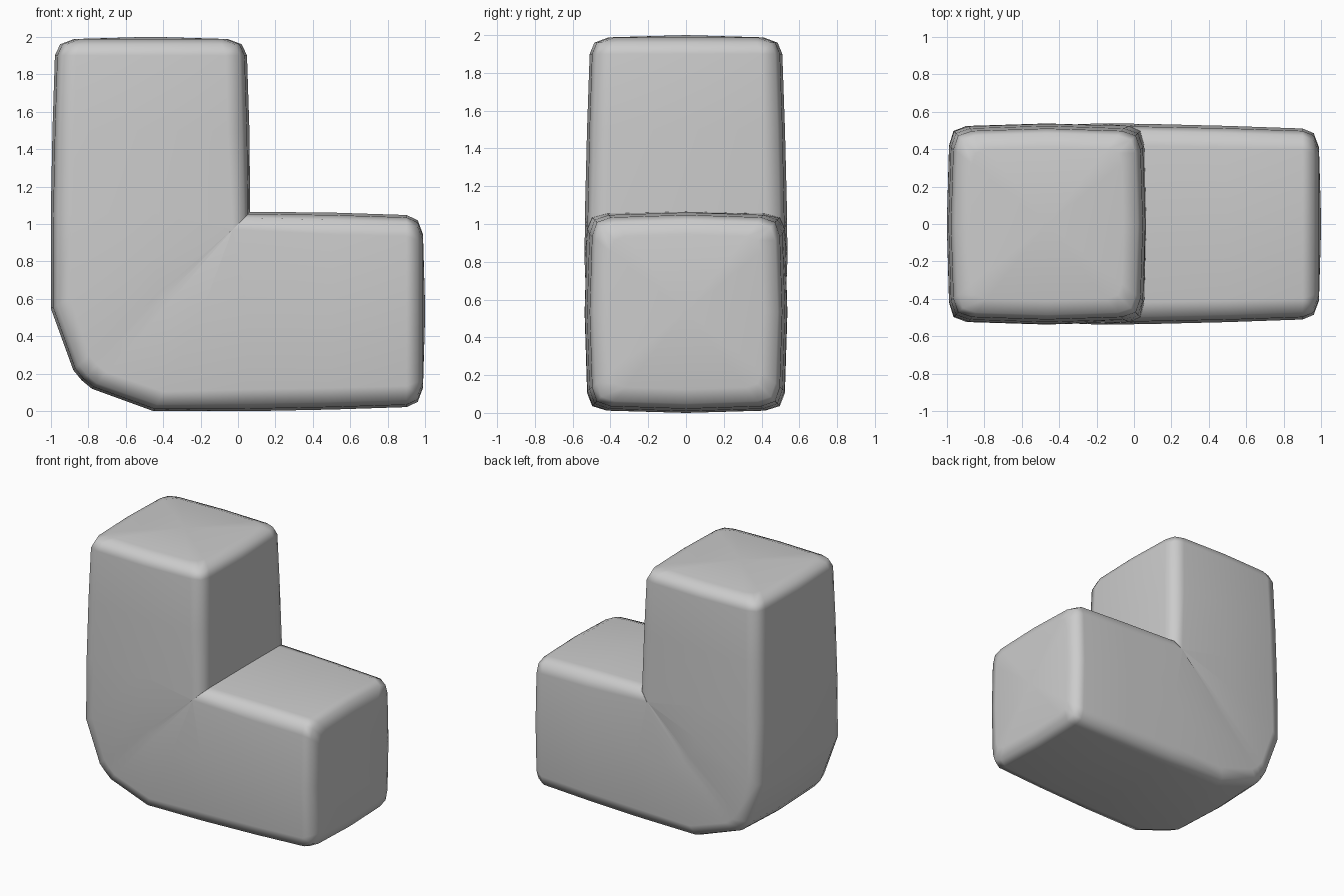
import bpy, bmesh

if "Cube" in bpy.data.objects:
    bpy.data.objects.remove(bpy.data.objects["Cube"])

# Softly bulged rounded-square cross-section (u across the arm, v along y)
quarter = [(0, 1), (.78, .975), (.925, .925), (.975, .78)]
section = []
cur = quarter
for _ in range(4):
    section += cur
    cur = [(v, -u) for u, v in cur]      # rotate by a quarter turn

HALF = .53
ELBOW = (.065, 1.065)                    # inner corner of the L


def straight(z, half, depth):
    c = -.465
    return ((c + half, z), (c - half, z), depth, False)


def fan(x, z, depth):
    return (ELBOW, (x, z), depth, True)


# Rings down the upright arm, then fanning round the elbow to its diagonal
rings = [straight(1.988, .41, .41), straight(1.96, .485, .485),
         straight(1.9, .513, .51), straight(1.5, .526, .524),
         fan(-1, 1.05, .535), fan(-1, .55, .537), fan(-.88, .22, .53),
         fan(-.835, .165, .525)]


def swap(p):
    return (p[1] - 1, p[0] + 1)


# The lying arm is the upright arm reflected across the elbow diagonal
rings += [(swap(a), swap(b), d, f) for a, b, d, f in reversed(rings[:-1])]


def ring_points(inner, outer, depth, is_fan):
    dx, dz = outer[0] - inner[0], outer[1] - inner[1]
    length = (dx * dx + dz * dz) ** .5
    dx, dz = dx / length, dz / length
    size = min(HALF, length / 2)
    pts = []
    for u, v in section:
        off = (1 - abs(u)) * size
        if abs(u) < .01:
            x, z = (inner[0] + outer[0]) / 2, (inner[1] + outer[1]) / 2
        elif u > 0:
            ix, iz = (-.8, -.8) if is_fan else (dx, dz)
            x, z = inner[0] + ix * off, inner[1] + iz * off
        else:
            x, z = outer[0] - dx * off, outer[1] - dz * off
        pts.append((x, v * depth, z))
    return pts


# Loft the rings into one skin
bm = bmesh.new()
loops = [[bm.verts.new(p) for p in ring_points(*r)] for r in rings]
n = len(section)
for a, b in zip(loops, loops[1:]):
    for i in range(n):
        j = (i + 1) % n
        bm.faces.new((a[i], a[j], b[j], b[i]))

# Slightly domed arm ends
for loop, tip in ((loops[0], (-.465, 0, 2)), (loops[-1], (1, 0, .535))):
    t = bm.verts.new(tip)
    for i in range(n):
        bm.faces.new((loop[i], loop[(i + 1) % n], t))

bmesh.ops.remove_doubles(bm, verts=bm.verts, dist=.0005)
bmesh.ops.recalc_face_normals(bm, faces=bm.faces)
mesh = bpy.data.meshes.new("elbow_block")
bm.to_mesh(mesh)
bm.free()
block = bpy.data.objects.new("elbow_block", mesh)
bpy.context.collection.objects.link(block)

# Smooth shading with a crisp inner corner
bpy.context.view_layer.objects.active = block
block.select_set(True)
bpy.ops.object.shade_smooth_by_angle(angle=1.0)
wn = block.modifiers.new("weighted_normals", 'WEIGHTED_NORMAL')
wn.keep_sharp = True
